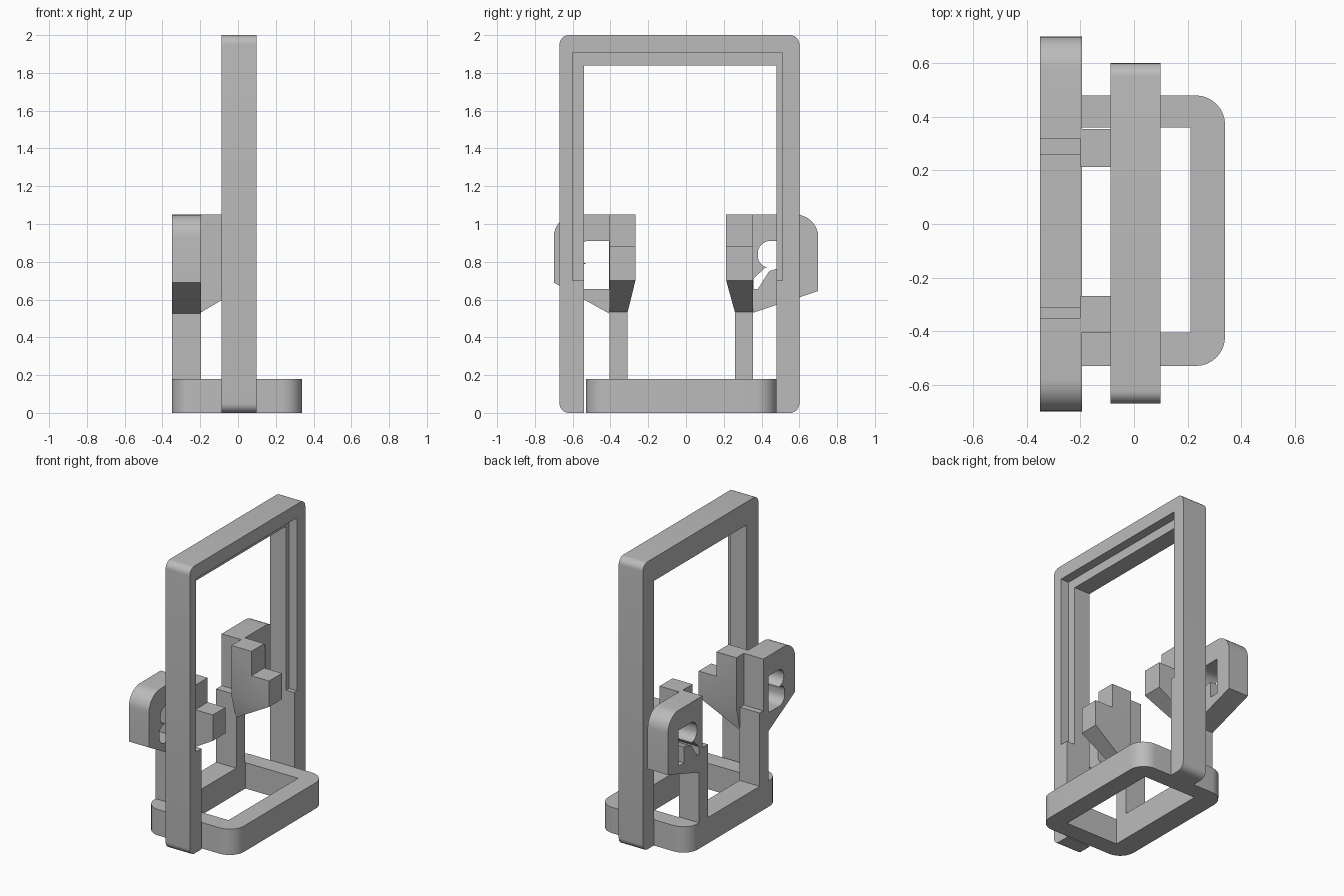
import bpy, bmesh, math
from mathutils import Vector

if "Cube" in bpy.data.objects:
    bpy.data.objects.remove(bpy.data.objects["Cube"], do_unlink=True)

GREY = (0.5, 0.5, 0.5, 1)
mat = bpy.data.materials.new("plain grey")
mat.use_nodes = True
mat.diffuse_color = GREY
mat.node_tree.nodes["Principled BSDF"].inputs["Base Color"].default_value = GREY


def rounded(points, steps=8):
    """Outline from (a, b) or (a, b, radius) corners."""
    out = []
    n = len(points)
    for i, p in enumerate(points):
        c = Vector(p[:2])
        if len(p) == 2:
            out.append(c)
            continue
        u = (Vector(points[i - 1][:2]) - c).normalized()
        v = (Vector(points[(i + 1) % n][:2]) - c).normalized()
        half = u.angle(v) / 2
        centre = c + (u + v).normalized() * p[2] / math.sin(half)
        start = c + u * p[2] / math.tan(half) - centre
        end = c + v * p[2] / math.tan(half) - centre
        sweep = start.angle_signed(end)
        for k in range(steps + 1):
            t = -sweep * k / steps
            out.append(centre + Vector((start.x * math.cos(t) - start.y * math.sin(t),
                                        start.x * math.sin(t) + start.y * math.cos(t))))
    return out


def prism(name, points, lo, hi, axis="x"):
    """Extrude an outline along x (outline in y, z) or along z (outline in x, y)."""
    bm = bmesh.new()
    place = (lambda a, b, h: (h, a, b)) if axis == "x" else (lambda a, b, h: (a, b, h))
    verts = [bm.verts.new(place(p.x, p.y, lo)) for p in rounded(points)]
    face = bm.faces.new(verts)
    top = bmesh.ops.extrude_face_region(bm, geom=[face])["geom"]
    shift = Vector(place(0, 0, hi - lo))
    bmesh.ops.translate(bm, vec=shift, verts=[g for g in top if isinstance(g, bmesh.types.BMVert)])
    bmesh.ops.recalc_face_normals(bm, faces=bm.faces)
    mesh = bpy.data.meshes.new(name)
    bm.to_mesh(mesh)
    bm.free()
    mesh.materials.append(mat)
    ob = bpy.data.objects.new(name, mesh)
    bpy.context.collection.objects.link(ob)
    return ob


def rect(a0, a1, b0, b1, *r):
    return [(a0, b0, *r), (a1, b0, *r), (a1, b1, *r), (a0, b1, *r)]


def cut(ob, cutter):
    """Subtract the cutter, keep the result and drop the cutter."""
    cutter.hide_render = True
    mod = ob.modifiers.new("cut", "BOOLEAN")
    mod.operation, mod.solver, mod.object = "DIFFERENCE", "EXACT", cutter
    bpy.context.view_layer.objects.active = ob
    bpy.ops.object.modifier_apply(modifier=mod.name)
    bpy.data.objects.remove(cutter, do_unlink=True)


# Base ring
base = prism("base_ring", rect(-0.35, 0.34, -0.53, 0.48, 0.11), 0, 0.18, "z")
cut(base, prism("base_hole", rect(-0.195, 0.21, -0.405, 0.36), -0.1, 0.3, "z"))

# Tall frame with a rabbet around the opening on its +x side
frame = prism("tall_frame", [
    (-0.67, 0, 0.05), (-0.54, 0), (-0.54, 1.84), (0.48, 1.84),
    (0.48, 0), (0.6, 0, 0.05), (0.6, 2, 0.05), (-0.67, 2, 0.05)], -0.088, 0.098)
cut(frame, prism("rabbet", rect(-0.6, 0.51, 0.7, 1.905), 0.035, 0.2))


def arm(name, y_in, y_out, taper):
    """Stepped arm reaching inward, with a sloping, narrowing underside."""
    bm = bmesh.new()
    side = [(-0.2, 0.53), (0.09, 0.70), (0.09, 0.88), (-0.046, 0.88), (-0.046, 1.05), (-0.2, 1.05)]
    inner = [bm.verts.new((x, y_in + (taper if i == 0 else 0), z)) for i, (x, z) in enumerate(side)]
    outer = [bm.verts.new((x, y_out, z)) for x, z in side]
    # the inner side creases where the taper begins
    crease = bm.verts.new((-0.2, y_in, 0.70))
    bm.faces.new([crease] + inner[1:])
    bm.faces.new([inner[0], inner[1], crease])
    bm.faces.new(outer)
    for i in range(len(side)):
        j = (i + 1) % len(side)
        quad = [inner[i], inner[j], outer[j], outer[i]]
        if j == 0:
            quad.insert(1, crease)
        bm.faces.new(quad)
    bmesh.ops.recalc_face_normals(bm, faces=bm.faces)
    mesh = bpy.data.meshes.new(name)
    bm.to_mesh(mesh)
    bm.free()
    mesh.materials.append(mat)
    ob = bpy.data.objects.new(name, mesh)
    bpy.context.collection.objects.link(ob)


# Stems standing on the ring, and the arms
BACK, FRONT = -0.35, -0.195
prism("left_stem", rect(0.26, 0.355, 0.15, 0.69), BACK, FRONT)
prism("right_stem", rect(-0.405, -0.31, 0.15, 0.69), BACK, FRONT)
arm("left_arm", 0.213, 0.355, 0.047)
arm("right_arm", -0.268, -0.405, -0.042)

# Bracket plates with lobed openings
left = prism("left_bracket", [(0.32, 0.525), (0.355, 0.53), (0.7, 0.645),
                              (0.7, 1.05, 0.12), (0.32, 1.05)], BACK, FRONT)
cut(left, prism("left_opening", [
    (0.58, 0.66), (0.58, 0.91), (0.38, 0.91, 0.065), (0.38, 0.77, 0.06), (0.42, 0.77),
    (0.357, 0.71), (0.357, 0.655), (0.38, 0.655), (0.44, 0.75, 0.03),
    (0.5, 0.77), (0.52, 0.77), (0.52, 0.66)], -0.5, 0))

right = prism("right_bracket", [(-0.35, 0.525), (-0.405, 0.525), (-0.7, 0.69),
                                (-0.7, 1.05, 0.12), (-0.35, 1.05)], BACK, FRONT)
cut(right, prism("right_opening", [
    (-0.407, 0.655), (-0.407, 0.91), (-0.575, 0.91, 0.058), (-0.575, 0.79, 0.055),
    (-0.525, 0.79), (-0.585, 0.785, 0.05), (-0.585, 0.655, 0.06)], -0.5, 0))

# Smooth the rounded corners, keep the rest sharp
for ob in bpy.context.scene.objects:
    ob.select_set(ob.type == "MESH")
bpy.context.view_layer.objects.active = frame
bpy.ops.object.shade_smooth_by_angle(angle=math.radians(30))
